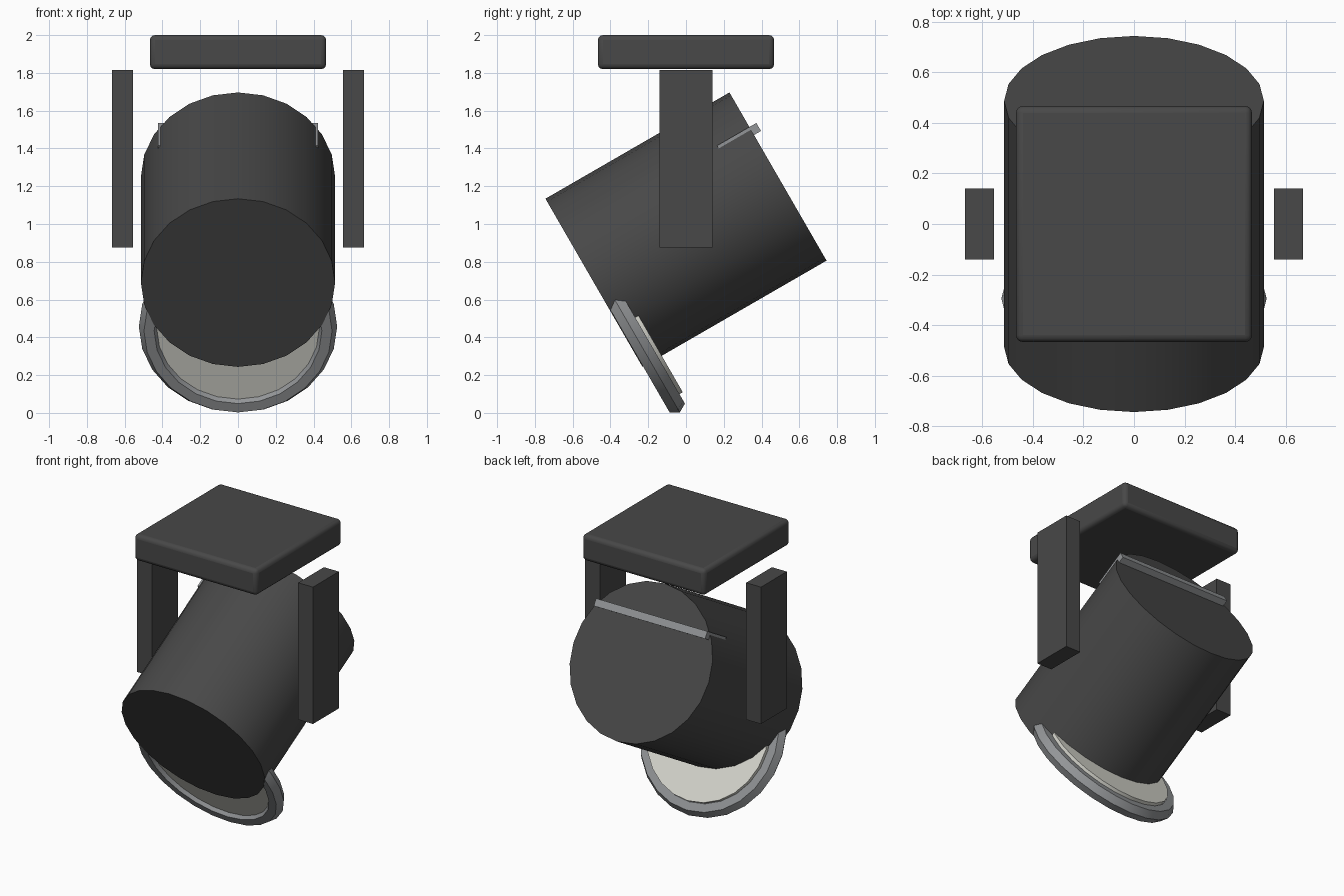
import bpy
import math
from mathutils import Matrix

if "Cube" in bpy.data.objects:
    bpy.data.objects.remove(bpy.data.objects["Cube"], do_unlink=True)


def make_material(name, rgb):
    mat = bpy.data.materials.new(name)
    mat.use_nodes = True
    color = (*rgb, 1.0)
    mat.diffuse_color = color
    mat.node_tree.nodes["Principled BSDF"].inputs["Base Color"].default_value = color
    return mat


charcoal = make_material("charcoal paint", (0.065, 0.065, 0.065))
steel = make_material("grey steel", (0.29, 0.30, 0.31))
cream = make_material("cream glass", (0.70, 0.70, 0.64))

# Tilted lamp frame: local y runs along the barrel, local z points up across it
TILT = Matrix.Translation((0, 0, 0.97)) @ Matrix.Rotation(math.radians(30), 4, "X")
ALONG_Y = Matrix.Rotation(math.radians(90), 4, "X")


def finish(name, mat, matrix, smooth=True):
    obj = bpy.context.active_object
    obj.name = name
    obj.data.transform(matrix)
    obj.data.materials.append(mat)
    if smooth:
        bpy.ops.object.shade_smooth_by_angle(angle=math.radians(30))
    return obj


def box(name, mat, low, high, frame=Matrix.Identity(4)):
    center = [(a + b) / 2 for a, b in zip(low, high)]
    size = [b - a for a, b in zip(low, high)]
    bpy.ops.mesh.primitive_cube_add(size=1)
    shape = Matrix.Translation(center) @ Matrix.Diagonal((*size, 1))
    return finish(name, mat, frame @ shape, smooth=False)


def barrel(name, mat, radius, start, end, height=0):
    bpy.ops.mesh.primitive_cylinder_add(vertices=24, radius=radius, depth=end - start)
    place = Matrix.Translation((0, (start + end) / 2, height))
    return finish(name, mat, TILT @ place @ ALONG_Y)


# Ceiling plate with rounded edges
plate = box("ceiling_plate", charcoal, (-0.467, -0.467, 1.82), (0.467, 0.467, 2.0))
bevel = plate.modifiers.new("rounded edges", "BEVEL")
bevel.width = 0.027
bevel.segments = 3
bpy.ops.object.shade_smooth_by_angle(angle=math.radians(35))

# Lamp housing
barrel("lamp_housing", charcoal, 0.514, -0.5625, 0.5625)

# Lens and its rim, set low in the front of the housing
LENS_HEIGHT = -0.2965
barrel("lens", cream, 0.44, -0.535, -0.445, LENS_HEIGHT)
bpy.ops.mesh.primitive_torus_add(major_segments=24, minor_segments=6,
                                 major_radius=0.471, minor_radius=0.054)
finish("lens_rim", steel,
       TILT @ Matrix.Translation((0, -0.512, LENS_HEIGHT)) @ ALONG_Y)

# Rear handle bar
box("handle_bar", steel, (-0.423, 0.555, 0.254), (0.423, 0.605, 0.303), TILT)

# Hanger arms and handle side strips
for side, sign in (("left", 1), ("right", -1)):
    x0, x1 = sorted((sign * 0.555, sign * 0.668))
    box(side + "_hanger_arm", charcoal, (x0, -0.14, 0.875), (x1, 0.14, 1.815))
    x0, x1 = sorted((sign * 0.40, sign * 0.423))
    box(side + "_handle_strip", steel, (x0, 0.365, 0.254), (x1, 0.556, 0.303), TILT)
